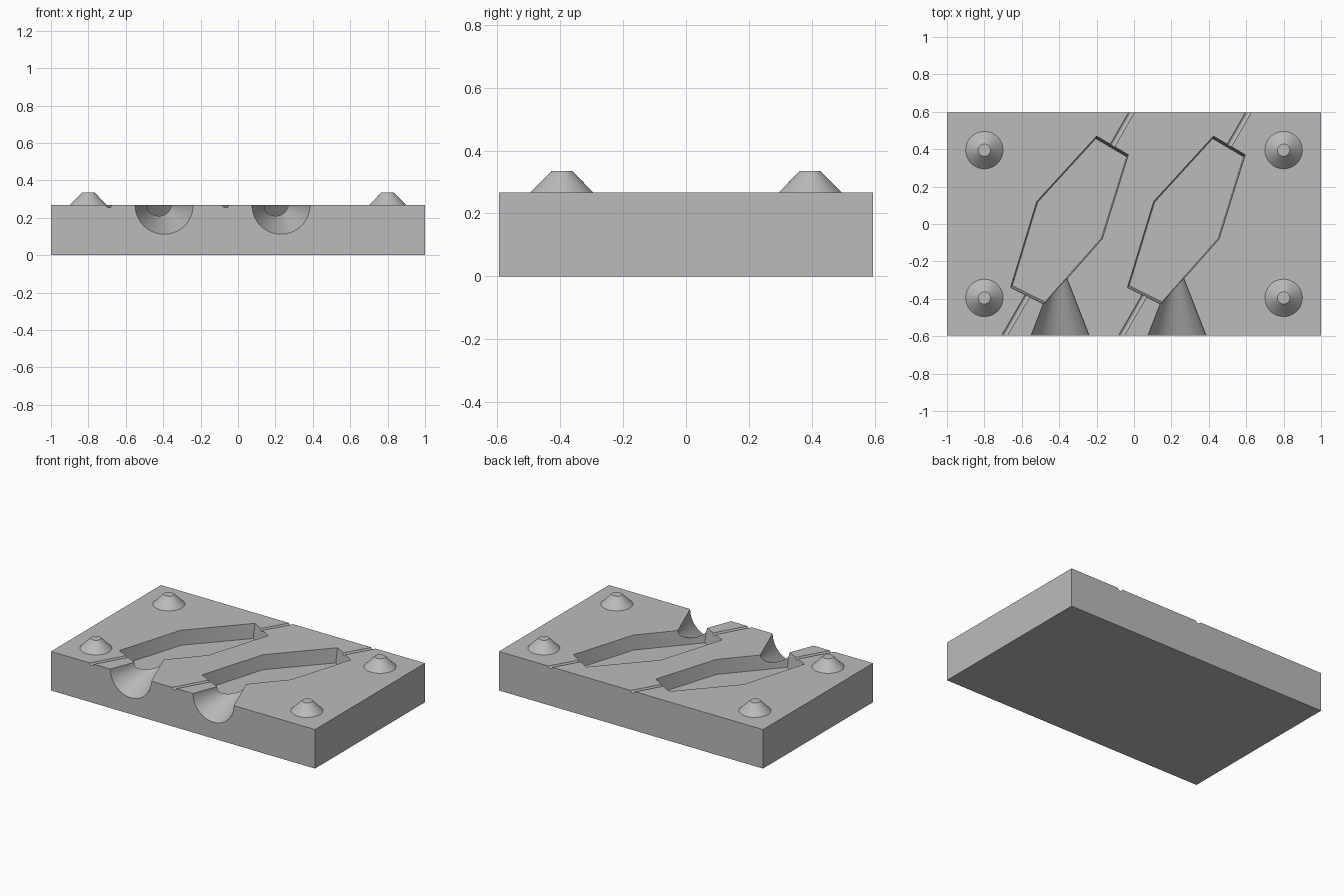
import bpy, bmesh
from math import pi
from mathutils import Vector, Matrix

cube = bpy.data.objects.get("Cube")
if cube:
    bpy.data.objects.remove(cube, do_unlink=True)

TOP = 0.267      # parting face height
HALF_Y = 0.595
DEPTH = 0.1      # cavity depth
OUTLINE = [(-0.2, 0.47), (-0.03, 0.37), (-0.17, -0.08), (-0.48, -0.43),
           (-0.66, -0.34), (-0.52, 0.12)]

grey = bpy.data.materials.new("plain grey")
grey.use_nodes = True
grey.diffuse_color = (0.5, 0.5, 0.5, 1)
grey.node_tree.nodes["Principled BSDF"].inputs["Base Color"].default_value = (0.5, 0.5, 0.5, 1)


def make_object(name, bm):
    bmesh.ops.recalc_face_normals(bm, faces=bm.faces)
    mesh = bpy.data.meshes.new(name)
    bm.to_mesh(mesh)
    bm.free()
    mesh.materials.append(grey)
    obj = bpy.data.objects.new(name, mesh)
    bpy.context.collection.objects.link(obj)
    return obj


def cone_between(name, start, end, r1, r2, segments):
    """Round bar or cone running from start to end."""
    start, end = Vector(start), Vector(end)
    axis = end - start
    place = Matrix.Translation((start + end) / 2) @ axis.to_track_quat('Z', 'Y').to_matrix().to_4x4()
    bm = bmesh.new()
    bmesh.ops.create_cone(bm, cap_ends=True, segments=segments, radius1=r1,
                          radius2=r2, depth=axis.length, matrix=place)
    return make_object(name, bm)


def cavity_cutter(name, dx):
    """Drafted pocket: floor slightly smaller than the mouth."""
    pts = [Vector((x + dx, y)) for x, y in OUTLINE]
    centre = sum(pts, Vector((0, 0))) / len(pts)
    bm = bmesh.new()
    rings = []
    for z, scale in ((TOP - DEPTH, 0.97), (TOP, 1), (TOP + 0.1, 1)):
        rings.append([bm.verts.new((*(centre + (p - centre) * scale), z)) for p in pts])
    for low, high in zip(rings, rings[1:]):
        for i in range(len(pts)):
            j = (i + 1) % len(pts)
            bm.faces.new((low[i], low[j], high[j], high[i]))
    bm.faces.new(rings[0])
    bm.faces.new(rings[-1])
    return make_object(name, bm)


# Mould block
bm = bmesh.new()
bmesh.ops.create_cube(bm, size=1)
bmesh.ops.scale(bm, vec=(2, 2 * HALF_Y, TOP), verts=bm.verts)
bmesh.ops.translate(bm, vec=(0, 0, TOP / 2), verts=bm.verts)
block = make_object("mould_block", bm)

# Two matching cavities, each with a pouring funnel and two air vents
cutters = []
for side, dx in (("right", 0), ("left", 0.625)):
    cutters.append(cavity_cutter(side + "_cavity_cutter", dx))
    fx = -0.395 + dx
    extra = 0.1
    slope = 0.39
    cutters.append(cone_between(side + "_funnel_cutter", (fx, -HALF_Y - extra, TOP),
                                (fx, -0.205, TOP), 0.155 + slope * extra, 0.003, 64))
    for end, (x, y), sign in (("front", (-0.57, -0.385), -1), ("back", (-0.115, 0.42), 1)):
        base = Vector((x + dx, y, TOP))
        run = Vector((0.5, 0.866, 0)) * sign
        cutters.append(cone_between(f"{side}_{end}_vent_cutter", base - run * 0.03,
                                    base + run * 0.32, 0.014, 0.014, 16))

for cutter in cutters:
    cutter.hide_render = True
    mod = block.modifiers.new(cutter.name, 'BOOLEAN')
    mod.operation = 'DIFFERENCE'
    mod.solver = 'EXACT'
    mod.object = cutter

# Bake the cuts, then discard the cutters
graph = bpy.context.evaluated_depsgraph_get()
carved = bpy.data.meshes.new_from_object(block.evaluated_get(graph))
block.modifiers.clear()
block.data = carved
carved.materials.clear()
carved.materials.append(grey)
for poly in carved.polygons:
    poly.material_index = 0
for cutter in cutters:
    bpy.data.objects.remove(cutter, do_unlink=True)

# Tapered alignment pins at the corners
parts = [block]
for yname, y in (("front", -0.395), ("back", 0.395)):
    for xname, x in (("right", -0.8), ("left", 0.8)):
        parts.append(cone_between(f"{yname}_{xname}_pin", (x, y, TOP), (x, y, 0.335),
                                  0.1, 0.033, 48))

# Smooth the round surfaces, keep edges sharp
bpy.ops.object.select_all(action='DESELECT')
for part in parts:
    part.select_set(True)
bpy.context.view_layer.objects.active = block
bpy.ops.object.shade_smooth_by_angle(angle=pi / 6)
